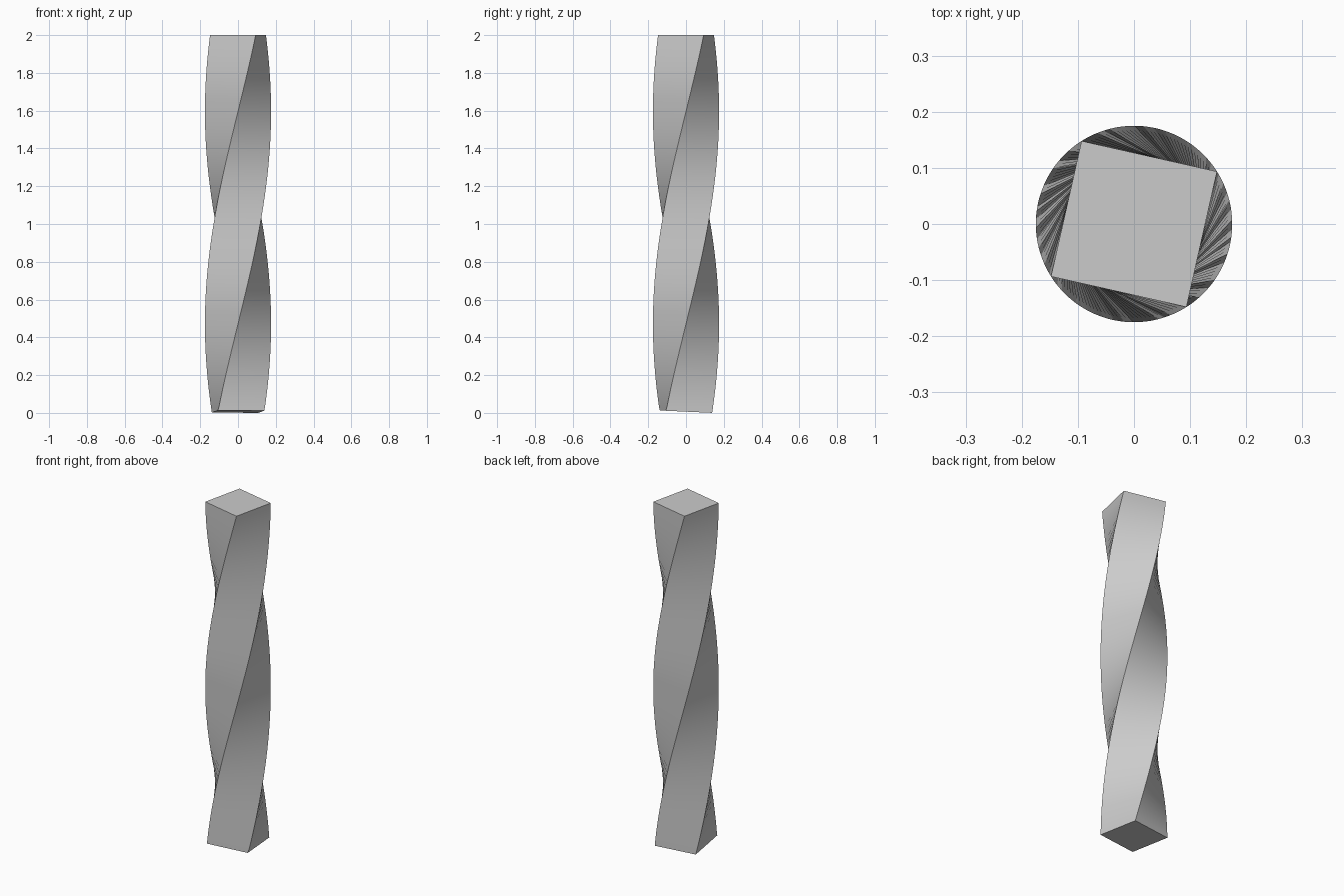
import bpy, bmesh, math

if "Cube" in bpy.data.objects:
    bpy.data.objects.remove(bpy.data.objects["Cube"])

HEIGHT, RADIUS, STEPS = 2.0, 0.175, 64
TOP_ANGLE, TWIST = math.radians(32.3), math.radians(160)

# Twisted square column: rings of four corners, bridged upwards
bm = bmesh.new()
rings = []
for i in range(STEPS + 1):
    t = i / STEPS
    a = TOP_ANGLE - TWIST * (1 - t)
    ring = [bm.verts.new((RADIUS * math.cos(a + k * math.pi / 2),
                          RADIUS * math.sin(a + k * math.pi / 2),
                          HEIGHT * t)) for k in range(4)]
    rings.append(ring)
for lo, hi in zip(rings, rings[1:]):
    for k in range(4):
        n = (k + 1) % 4
        bm.faces.new((lo[k], lo[n], hi[n], hi[k]))
bm.faces.new(rings[0][::-1])
bm.faces.new(rings[-1])

# Base is cut slightly askew, higher at the front
for v in rings[0]:
    v.co.z = 0.0065 - 0.045 * v.co.y

mesh = bpy.data.meshes.new("twisted_column")
bm.to_mesh(mesh)
bm.free()
column = bpy.data.objects.new("twisted_column", mesh)
bpy.context.collection.objects.link(column)

# Smooth along the twist, sharp at corners and ends
bpy.context.view_layer.objects.active = column
column.select_set(True)
bpy.ops.object.shade_smooth_by_angle(angle=math.radians(30))
